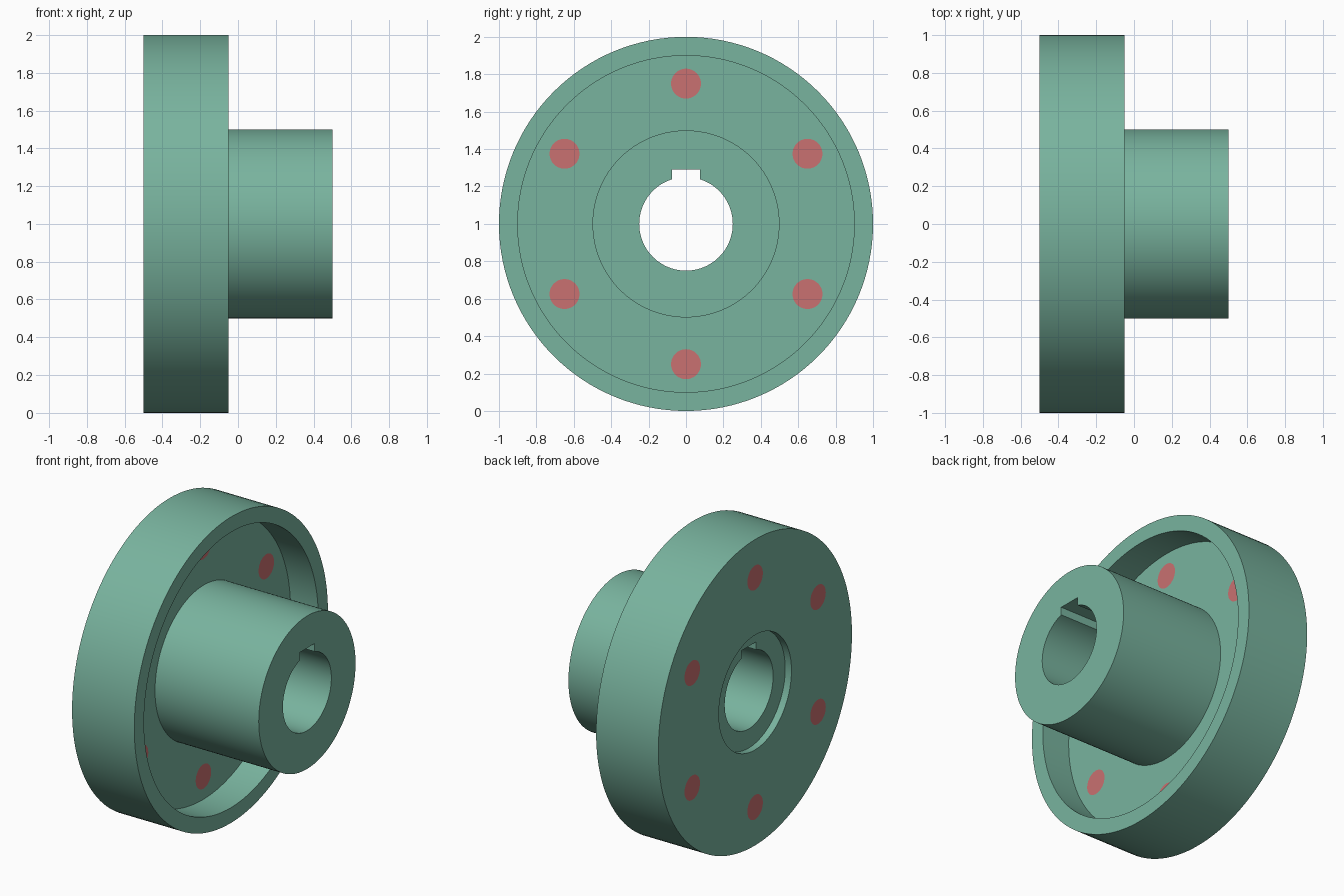
import bpy, bmesh, math
from mathutils import Matrix, Vector

if "Cube" in bpy.data.objects:
    bpy.data.objects.remove(bpy.data.objects["Cube"])

SEG = 128
CZ = 1.0  # height of the shaft axis


def material(name, rgb):
    m = bpy.data.materials.new(name)
    m.diffuse_color = (*[(c / 255) ** 2.2 for c in rgb], 1)
    m.use_nodes = True
    m.node_tree.nodes["Principled BSDF"].inputs["Base Color"].default_value = m.diffuse_color
    return m


green = material("sea green", (120, 178, 157))
red = material("soft red", (200, 112, 112))


def make_object(name, bm, mat):
    bmesh.ops.recalc_face_normals(bm, faces=bm.faces)
    mesh = bpy.data.meshes.new(name)
    bm.to_mesh(mesh)
    bm.free()
    mesh.materials.append(mat)
    ob = bpy.data.objects.new(name, mesh)
    bpy.context.collection.objects.link(ob)
    return ob


def activate(ob):
    bpy.ops.object.select_all(action='DESELECT')
    ob.select_set(True)
    bpy.context.view_layer.objects.active = ob


def revolve(name, profile, mat):
    """Spin a closed (x, radius) profile around the shaft axis."""
    bm = bmesh.new()
    rings = []
    for i in range(SEG):
        a = 2 * math.pi * i / SEG
        rings.append([bm.verts.new((x, r * math.sin(a), CZ + r * math.cos(a)))
                      for x, r in profile])
    n = len(profile)
    for i in range(SEG):
        p, q = rings[i], rings[(i + 1) % SEG]
        for j in range(n):
            k = (j + 1) % n
            bm.faces.new((p[j], p[k], q[k], q[j]))
    return make_object(name, bm, mat)


def rod(name, y, z, radius, x0, x1, mat):
    """Cylinder along x."""
    bm = bmesh.new()
    mtx = (Matrix.Translation(((x0 + x1) / 2, y, z))
           @ Matrix.Rotation(math.pi / 2, 4, 'Y'))
    bmesh.ops.create_cone(bm, cap_ends=True, segments=48, radius1=radius,
                          radius2=radius, depth=x1 - x0, matrix=mtx)
    return make_object(name, bm, mat)


def cut(ob, cutter):
    activate(ob)
    mod = ob.modifiers.new("cut", 'BOOLEAN')
    mod.operation = 'DIFFERENCE'
    mod.solver = 'EXACT'
    mod.object = cutter
    bpy.ops.object.modifier_apply(modifier=mod.name)
    bpy.data.objects.remove(cutter)


# Flange with dished front, hub, bore and shallow rear counterbore
body = revolve("flanged_hub", [
    (0.5, 0.25), (0.5, 0.5), (-0.25, 0.5), (-0.25, 0.9), (-0.05, 0.9),
    (-0.05, 1.0), (-0.5, 1.0), (-0.5, 0.375), (-0.455, 0.375),
    (-0.455, 0.25)], green)

# Keyway along the top of the bore
bm = bmesh.new()
bmesh.ops.create_cube(bm, size=1, matrix=Matrix.Translation((0, 0, CZ + 0.19))
                      @ Matrix.Diagonal((1.4, 0.15, 0.2, 1)))
cut(body, make_object("keyway_cutter", bm, green))

# Six flush pins through the flange web
pins = []
for i in range(6):
    a = math.pi / 3 * i
    y, z = 0.75 * math.sin(a), CZ + 0.75 * math.cos(a)
    cut(body, rod("hole_cutter", y, z, 0.08, -0.6, -0.15, green))
    pins.append(rod(f"flange_pin_{i + 1}", y, z, 0.08, -0.5, -0.25, red))

for ob in [body] + pins:
    activate(ob)
    bpy.ops.object.shade_smooth_by_angle(angle=math.radians(30))
